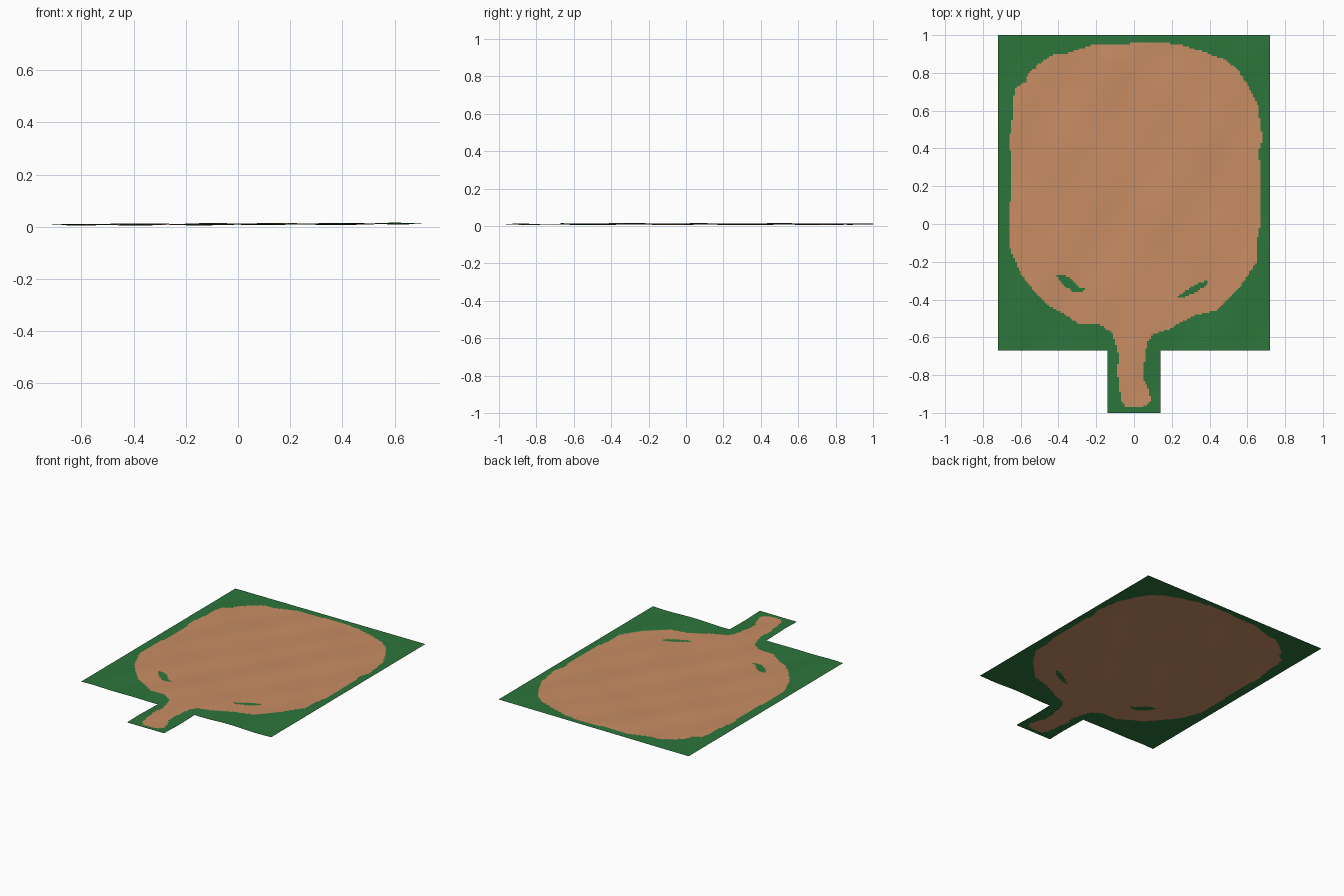
import bpy, bmesh, math

if "Cube" in bpy.data.objects:
    bpy.data.objects.remove(bpy.data.objects["Cube"])


def material(name, rgb):
    m = bpy.data.materials.new(name)
    m.diffuse_color = (*rgb, 1)
    m.use_nodes = True
    m.node_tree.nodes["Principled BSDF"].inputs["Base Color"].default_value = m.diffuse_color
    return m


# Outline of the bare clay area, anticlockwise from the tip of the path
CLAY = [(0, -.975), (.07, -.96), (.09, -.93), (.08, -.88), (.05, -.82), (.05, -.78), (.06, -.69),
        (.07, -.63), (.1, -.585), (.18, -.56), (.24, -.525), (.32, -.485), (.44, -.455), (.51, -.39),
        (.575, -.315), (.625, -.24), (.65, -.2), (.645, -.11), (.67, 0), (.67, .29), (.66, .385),
        (.68, .45), (.67, .53), (.655, .63), (.6, .74), (.545, .82), (.48, .87), (.375, .91),
        (.24, .95), (.14, .96), (-.02, .955), (-.235, .945), (-.31, .92), (-.365, .9), (-.43, .895),
        (-.5, .85), (-.56, .79), (-.575, .755), (-.625, .72), (-.64, .66), (-.645, .55), (-.66, .45),
        (-.65, .34), (-.65, .18), (-.66, .05), (-.66, -.12), (-.6, -.265), (-.525, -.36),
        (-.445, -.435), (-.355, -.485), (-.29, -.53), (-.18, -.535), (-.12, -.57), (-.095, -.64),
        (-.08, -.7), (-.09, -.78), (-.08, -.85), (-.07, -.93), (-.045, -.97)]
# Two grass tufts inside the clay
TUFTS = [[(-.41, -.265), (-.34, -.28), (-.3, -.33), (-.26, -.345), (-.27, -.365), (-.33, -.355), (-.39, -.31)],
         [(.22, -.39), (.27, -.355), (.34, -.315), (.395, -.295), (.385, -.325), (.32, -.365), (.255, -.39)]]


def inside(x, y, poly):
    hit = False
    for (ax, ay), (bx, by) in zip(poly, poly[1:] + poly[:1]):
        if (ay > y) != (by > y) and x < ax + (y - ay) * (bx - ax) / (by - ay):
            hit = not hit
    return hit


def height(x, y):
    # gentle undulation that dies away to the flat border
    fade = max(0, min(1, (0.72 - abs(x)) / .12, (1 - abs(y)) / .12))
    wave = math.sin(9 * x + 3 * y) * math.cos(7 * y - 2 * x) + .5 * math.sin(17 * x - 11 * y)
    return .012 + .003 * x + .003 * fade * wave


# Ground sheet: a fine grid with the two front corners left out
STEP = .01
NX, NY = 72, 100
bm = bmesh.new()
verts = {}


def vert(i, j):
    if (i, j) not in verts:
        x, y = i * STEP, j * STEP
        verts[i, j] = bm.verts.new((x, y, height(x, y)))
    return verts[i, j]


for j in range(-NY, NY):
    half = 14 if j < -67 else NX
    for i in range(-half, half):
        f = bm.faces.new([vert(i, j), vert(i + 1, j), vert(i + 1, j + 1), vert(i, j + 1)])
        x, y = (i + .5) * STEP, (j + .5) * STEP
        clay = inside(x, y, CLAY) and not any(inside(x, y, t) for t in TUFTS)
        f.material_index = 1 if clay else 0
        f.smooth = True

mesh = bpy.data.meshes.new("ground_sheet")
low = min(v.co.z for v in bm.verts)
for v in bm.verts:
    v.co.z -= max(0, low - .004)
bm.to_mesh(mesh)
bm.free()
mesh.materials.append(material("grass green", (.025, .178, .044)))
mesh.materials.append(material("clay tan", (.578, .266, .127)))
ground = bpy.data.objects.new("ground_sheet", mesh)
bpy.context.collection.objects.link(ground)
